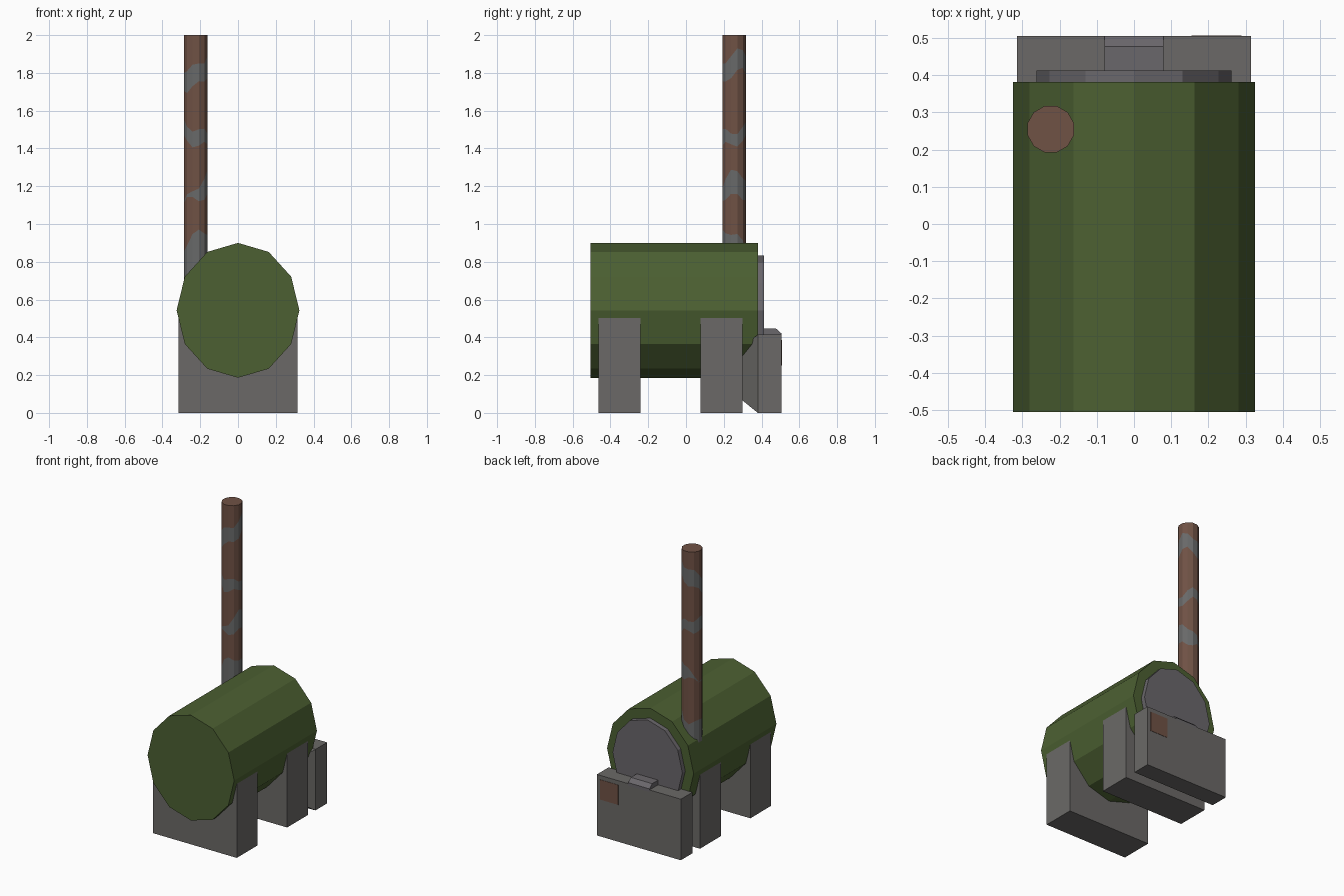
import bpy, bmesh, math

if "Cube" in bpy.data.objects:
    bpy.data.objects.remove(bpy.data.objects["Cube"])


def material(name, r, g, b):
    lin = [((c / 255 + 0.055) / 1.055) ** 2.4 for c in (r, g, b)]
    m = bpy.data.materials.new(name)
    m.diffuse_color = (*lin, 1)
    m.use_nodes = True
    m.node_tree.nodes["Principled BSDF"].inputs["Base Color"].default_value = m.diffuse_color
    return m


GREEN = material("olive green", 76, 96, 50)
CONCRETE = material("concrete grey", 107, 105, 103)
STEEL = material("steel grey", 106, 103, 107)
BARE = material("bare pipe grey", 105, 106, 106)
RUST = material("rust brown", 112, 82, 69)


def finish(name, bm, *mats):
    bmesh.ops.recalc_face_normals(bm, faces=bm.faces)
    me = bpy.data.meshes.new(name)
    bm.to_mesh(me)
    bm.free()
    for m in mats:
        me.materials.append(m)
    ob = bpy.data.objects.new(name, me)
    bpy.context.collection.objects.link(ob)
    return ob


def loft(name, rings, mats, rule=lambda band: 0):
    """Skin a stack of equal-length rings and cap both ends."""
    bm = bmesh.new()
    vs = [[bm.verts.new(p) for p in ring] for ring in rings]
    n = len(vs[0])
    for k in range(len(vs) - 1):
        for i in range(n):
            j = (i + 1) % n
            f = bm.faces.new((vs[k][i], vs[k][j], vs[k + 1][j], vs[k + 1][i]))
            f.material_index = rule(k)
    bm.faces.new(vs[0])
    bm.faces.new(vs[-1]).material_index = rule(len(vs) - 2)
    return finish(name, bm, *mats)


def rect(x, y, z0, z1):
    return [(-x, y, z0), (x, y, z0), (x, y, z1), (-x, y, z1)]


def oval(rx, rz, y, zc=0.543):
    angles = [math.tau * i / 12 for i in range(12)]
    return [(rx * math.cos(a), y, zc + rz * math.sin(a)) for a in angles]


# Tank and its rear cover
loft("tank", [oval(0.325, 0.357, -0.505), oval(0.325, 0.357, 0.382)], [GREEN])
loft("rear_cover", [oval(0.262, 0.29, 0.37), oval(0.262, 0.29, 0.413)], [STEEL])

# Support blocks
for name, y in (("front_support", -0.463), ("rear_support", 0.077)):
    loft(name, [rect(0.315, y, 0, 0.505), rect(0.315, y + 0.223, 0, 0.505)], [CONCRETE])

# Rear box with tapered inner side
loft("rear_box", [rect(0.225, 0.30, 0.065, 0.35), rect(0.315, 0.38, 0, 0.414),
                  rect(0.315, 0.505, 0, 0.414)], [CONCRETE])

# Latch on the box, chamfered at the back
profile = [(0.413, 0.40), (0.505, 0.40), (0.505, 0.421), (0.477, 0.446), (0.413, 0.446)]
loft("latch", [[(x, y, z) for y, z in profile] for x in (-0.08, 0.08)], [STEEL])

# Rust patch on the back of the box
patch = bmesh.new()
bmesh.ops.create_cube(patch, size=1)
for v in patch.verts:
    v.co = (0.222 + v.co.x * 0.135, 0.504 + v.co.y * 0.006, 0.318 + v.co.z * 0.135)
finish("rust_patch", patch, RUST)


# Chimney: each wavy ring bounds a rust or bare band: base + amp * cos(angle - phase)
waves = [(0.66, 0, 0), (0.90, 0.065, -45),
         (1.135, 0.01, 10), (1.20, 0.075, 10),
         (1.44, 0.025, 130), (1.515, 0.03, 150),
         (1.76, 0.05, 40), (1.865, 0.05, 40),
         (2.0, 0, 0)]
rings = []
for base, amp, phase in waves:
    ring = []
    for i in range(12):
        a = math.tau * (i + 0.5) / 12
        wobble = 0.02 * math.sin(3 * a + 7 * base) if amp else 0
        z = base + amp * math.cos(a - math.radians(phase)) + wobble
        ring.append((-0.224 + 0.0645 * math.cos(a), 0.255 + 0.0645 * math.sin(a), z))
    rings.append(ring)
loft("chimney", rings, [BARE, RUST], lambda band: band % 2)
